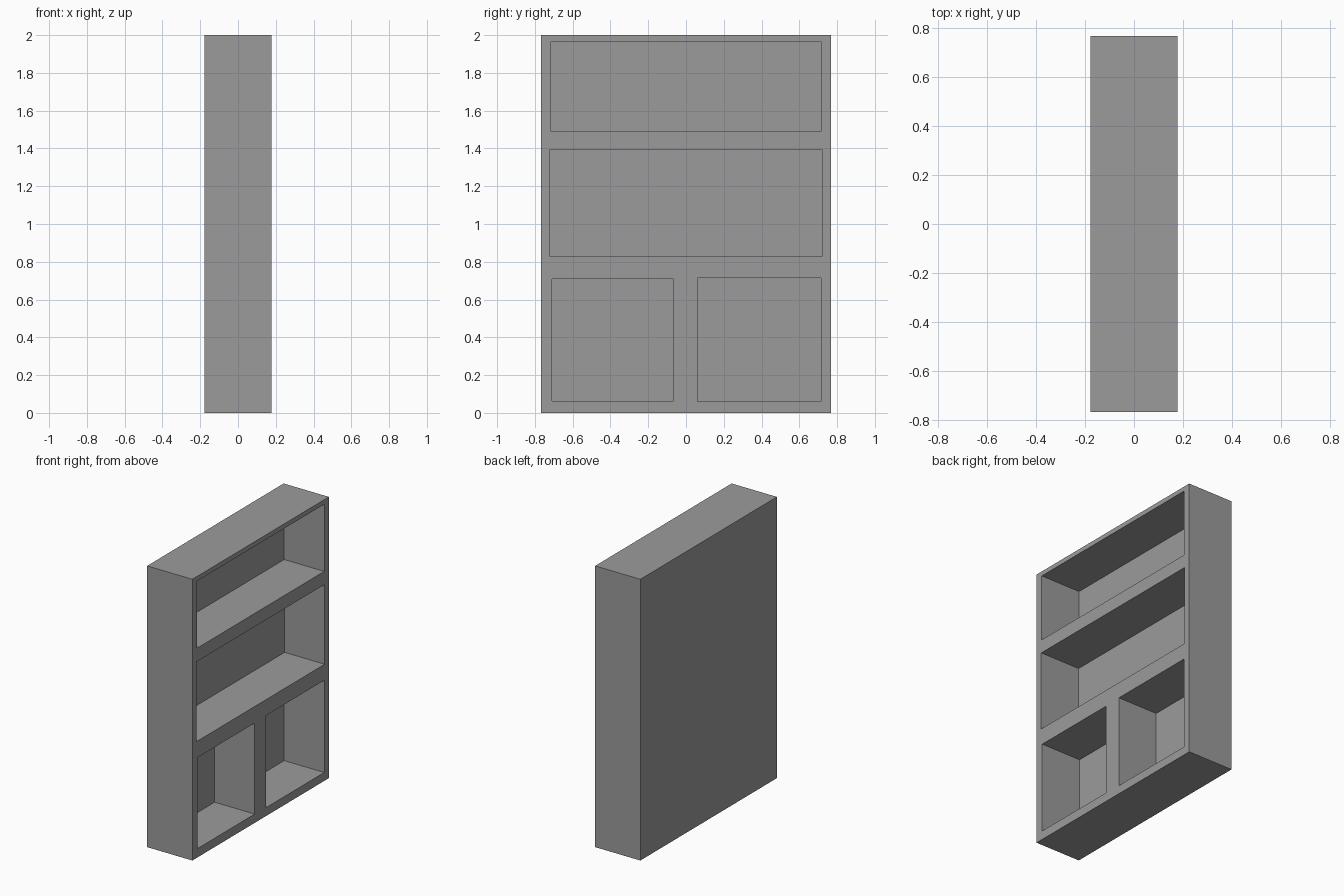
import bpy
from mathutils import Vector

default = bpy.data.objects.get("Cube")
if default:
    bpy.data.objects.remove(default, do_unlink=True)

# Single grey finish
grey = bpy.data.materials.new("matte grey")
grey.use_nodes = True
GREY = (0.33, 0.33, 0.33, 1)
grey.diffuse_color = GREY
grey.node_tree.nodes["Principled BSDF"].inputs["Base Color"].default_value = GREY


def box(name, low, high):
    low, high = Vector(low), Vector(high)
    bpy.ops.mesh.primitive_cube_add(size=1, location=(low + high) / 2)
    ob = bpy.context.object
    ob.name = name
    ob.scale = high - low
    bpy.ops.object.transform_apply(location=True, rotation=False, scale=True)
    ob.data.materials.append(grey)
    return ob


HALF_DEPTH, HALF_WIDTH, HEIGHT = 0.178, 0.767, 2.0
BACK = -0.137  # inner face of the back panel

# Solid cabinet body, open side facing +x
cabinet = box("bookcase_body", (-HALF_DEPTH, -HALF_WIDTH, 0),
              (HALF_DEPTH, HALF_WIDTH, HEIGHT))

# Compartments: y range and z range
compartments = {
    "top_shelf": (-0.715, 0.715, 1.49, 1.967),
    "middle_shelf": (-0.72, 0.72, 0.828, 1.395),
    "lower_front_cubby": (-0.71, -0.067, 0.063, 0.71),
    "lower_back_cubby": (0.06, 0.715, 0.06, 0.715),
}
cutters = []
for name, (y0, y1, z0, z1) in compartments.items():
    cutter = box(name + "_cutter", (BACK, y0, z0), (HALF_DEPTH + 0.1, y1, z1))
    cutter.hide_render = True
    mod = cabinet.modifiers.new(name, 'BOOLEAN')
    mod.operation = 'DIFFERENCE'
    mod.solver = 'EXACT'
    mod.object = cutter
    cutters.append(cutter)

# Bake the hollows and discard the cutters
bpy.ops.object.select_all(action='DESELECT')
bpy.context.view_layer.objects.active = cabinet
cabinet.select_set(True)
for mod in list(cabinet.modifiers):
    bpy.ops.object.modifier_apply(modifier=mod.name)
for cutter in cutters:
    bpy.data.objects.remove(cutter, do_unlink=True)
